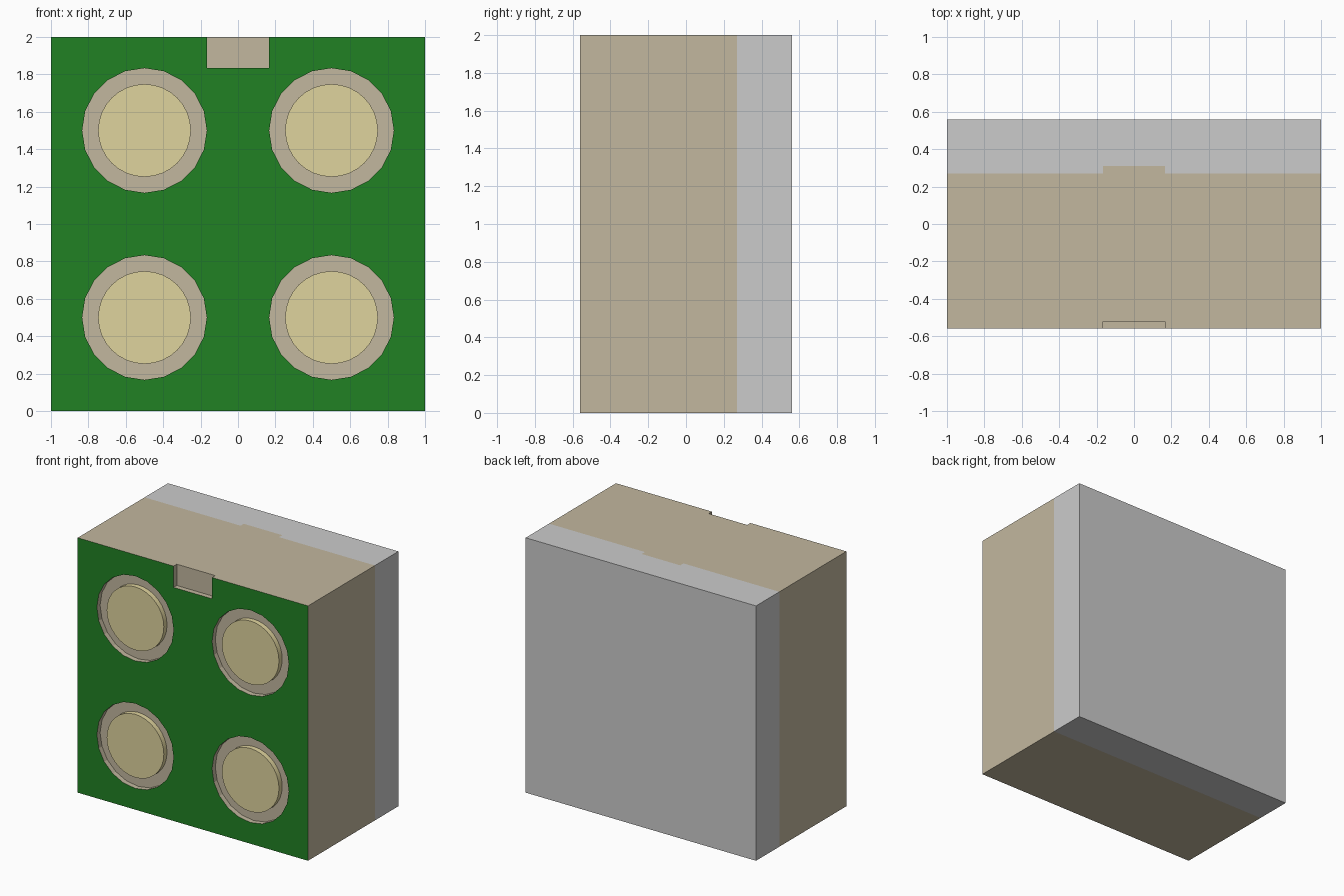
import bpy, bmesh, math
from mathutils import Matrix

if "Cube" in bpy.data.objects:
    bpy.data.objects.remove(bpy.data.objects["Cube"])

# Depth levels along y
FRONT, FLOOR, SPLIT, BACK = -0.56, -0.52, 0.27, 0.56
STEP = SPLIT + FLOOR - FRONT
NOTCH, NOTCH_Z = 0.167, 1.833
CENTRES = [(x, z) for x in (-0.5, 0.5) for z in (0.5, 1.5)]


def material(name, srgb):
    m = bpy.data.materials.new(name)
    m.diffuse_color = [(c / 255) ** 2.2 for c in srgb] + [1]
    m.use_nodes = True
    m.node_tree.nodes["Principled BSDF"].inputs["Base Color"].default_value = m.diffuse_color
    return m


green = material("green_coating", (38, 128, 40))
tan = material("tan_core", (193, 182, 157))
gold = material("pale_gold", (222, 210, 156))
grey = material("pale_grey", (206, 210, 209))


def circle(cx, cz, r, n):
    return [(cx + r * math.cos(2 * math.pi * i / n),
             cz + r * math.sin(2 * math.pi * i / n)) for i in range(n)]


def plate(name, loops, y0, y1, mats):
    """Extrude filled (x, z) outlines from y0 to y1; extra loops become holes."""
    bm = bmesh.new()
    edges = []
    for loop in loops:
        vs = [bm.verts.new((x, y0, z)) for x, z in loop]
        edges += [bm.edges.new((vs[i - 1], vs[i])) for i in range(len(vs))]
    bmesh.ops.triangle_fill(bm, use_beauty=True, edges=edges, normal=(0, -1, 0))
    ext = bmesh.ops.extrude_face_region(bm, geom=bm.faces[:], use_keep_orig=True)
    bmesh.ops.translate(bm, vec=(0, y1 - y0, 0),
                        verts=[g for g in ext["geom"] if isinstance(g, bmesh.types.BMVert)])
    bmesh.ops.recalc_face_normals(bm, faces=bm.faces[:])
    for f in bm.faces:   # the last material goes on the walls and back
        f.material_index = 0 if f.normal.y < -0.5 else len(mats) - 1
    bmesh.ops.dissolve_limit(bm, angle_limit=0.01, verts=bm.verts[:], edges=bm.edges[:],
                             delimit={'MATERIAL'})
    me = bpy.data.meshes.new(name)
    bm.to_mesh(me)
    bm.free()
    for m in mats:
        me.materials.append(m)
    ob = bpy.data.objects.new(name, me)
    bpy.context.collection.objects.link(ob)
    return ob


def rect(x0, x1, z0, z1):
    return [(x0, z0), (x1, z0), (x1, z1), (x0, z1)]


notched = [(-1, 0), (1, 0), (1, 2), (NOTCH, 2), (NOTCH, NOTCH_Z),
           (-NOTCH, NOTCH_Z), (-NOTCH, 2), (-1, 2)]

# Green front layer with four round openings and a top notch
plate("front_layer", [notched] + [circle(x, z, 1 / 3, 20) for x, z in CENTRES],
      FRONT, FLOOR, [green, tan])

# Tan core, with a small tab stepping into the backing
plate("core", [rect(-1, 1, 0, 2)], FLOOR, SPLIT, [tan])
plate("core_tab", [rect(-NOTCH, NOTCH, NOTCH_Z, 2)], SPLIT, STEP, [tan])

# Pale backing, notched around the tab
plate("backing_front", [notched], SPLIT, STEP, [grey])
plate("backing", [rect(-1, 1, 0, 2)], STEP, BACK, [grey])

# Round pads, flush with the front layer
for i, (x, z) in enumerate(CENTRES):
    pad = plate(f"pad_{i + 1}", [circle(x, z, 0.248, 32)], FRONT, FLOOR, [gold])
    bpy.ops.object.select_all(action='DESELECT')
    pad.select_set(True)
    bpy.context.view_layer.objects.active = pad
    bpy.ops.object.shade_smooth_by_angle()
